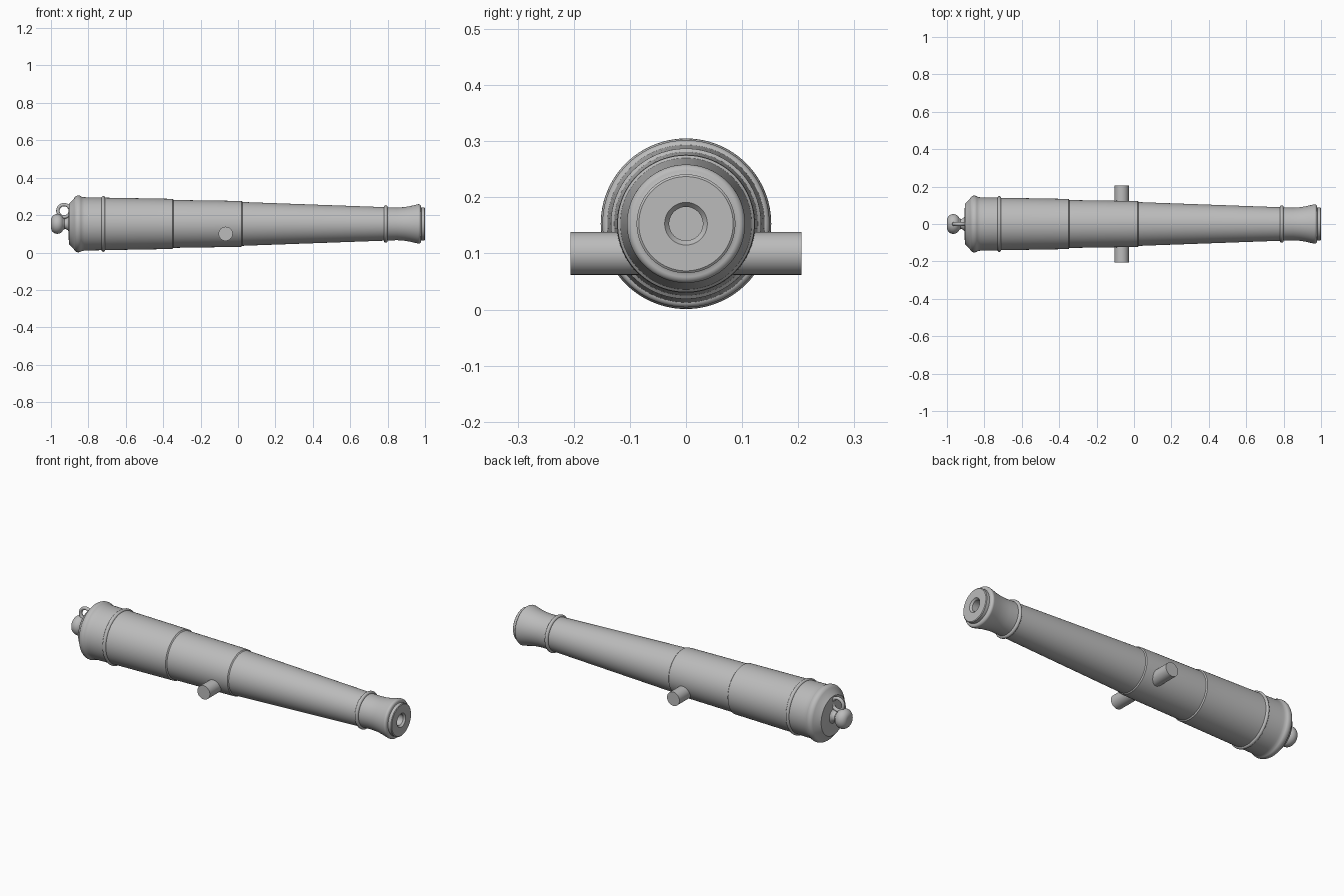
import bpy
import bmesh
import math
from mathutils import Matrix, Vector

cube = bpy.data.objects.get("Cube")
if cube:
    bpy.data.objects.remove(cube, do_unlink=True)

AXIS_Z = 0.153

metal = bpy.data.materials.new("grey_metal")
metal.use_nodes = True
GREY = (0.5, 0.5, 0.5, 1)
metal.diffuse_color = GREY
metal.node_tree.nodes["Principled BSDF"].inputs["Base Color"].default_value = GREY


def finish(name, bm, angle=35):
    """Turn a bmesh into a shaded object."""
    bmesh.ops.recalc_face_normals(bm, faces=bm.faces)
    mesh = bpy.data.meshes.new(name)
    bm.to_mesh(mesh)
    bm.free()
    mesh.materials.append(metal)
    obj = bpy.data.objects.new(name, mesh)
    bpy.context.collection.objects.link(obj)
    bpy.ops.object.select_all(action="DESELECT")
    obj.select_set(True)
    bpy.context.view_layer.objects.active = obj
    bpy.ops.object.shade_smooth_by_angle(angle=math.radians(angle))
    return obj


def lathe(name, profile, steps=96):
    """Spin (x, radius) points around the barrel axis."""
    bm = bmesh.new()
    verts = [bm.verts.new((x, 0, AXIS_Z + r)) for x, r in profile]
    edges = [bm.edges.new(pair) for pair in zip(verts, verts[1:])]
    bmesh.ops.spin(bm, geom=verts + edges, cent=(0, 0, AXIS_Z), axis=(1, 0, 0),
                   angle=math.tau, steps=steps)
    bmesh.ops.remove_doubles(bm, verts=bm.verts, dist=0.0001)
    return finish(name, bm)


def arc(x, r, radius, start, end, count=8):
    """Profile points along a circular arc, angles in degrees."""
    angles = [math.radians(start + (end - start) * i / count) for i in range(count + 1)]
    return [(x + radius * math.cos(a), r + radius * math.sin(a)) for a in angles]


# Barrel: breech, stepped reinforces, chase, flared muzzle and hollow bore
breech = [(-0.905, 0), (-0.905, 0.085), (-0.903, 0.108)]
breech += arc(-0.853, 0.126, 0.026, 160, 45)
breech += [(-0.822, 0.143), (-0.81, 0.142)]
body = [(-0.35, 0.134), (-0.345, 0.128), (0, 0.123), (0.02, 0.122), (0.025, 0.117)]
muzzle = [(0.8, 0.089), (0.85, 0.087), (0.89, 0.09), (0.92, 0.095), (0.945, 0.101)]
muzzle += arc(0.966, 0.093, 0.0125, 110, -5)
muzzle += [(0.98, 0.088), (0.997, 0.088), (1, 0.084)]
bore = [(1, 0.038), (0.99, 0.03), (-0.7, 0.03), (-0.7, 0)]
lathe("barrel", breech + body + muzzle + bore)

# Raised rings around the barrel
for name, x, r in (("breech_ring", -0.72, 0.139), ("muzzle_ring", 0.79, 0.09)):
    lathe(name, [(x - 0.01, r - 0.006)] + arc(x, r, 0.01, 180, 0) + [(x + 0.01, r - 0.006)])

# Cascabel: round knob on a flared neck
knob = arc(-0.966, 0.019, 0.034, 180, 25, 14)
lathe("cascabel_knob", [(-1, 0)] + knob
      + [(-0.928, 0.028), (-0.92, 0.028), (-0.91, 0.034), (-0.9, 0.046)], 64)

# Breeching loop above the knob
bm = bmesh.new()
center = Vector((-0.93, 0, 0.223))
section = [bm.verts.new(center + Vector((0.033 + 0.009 * math.cos(a), 0.01 * math.sin(a), 0)))
           for a in (math.tau * i / 16 for i in range(16))]
edges = [bm.edges.new((section[i - 1], section[i])) for i in range(16)]
bmesh.ops.spin(bm, geom=section + edges, cent=center, axis=(0, 1, 0),
               angle=math.tau, steps=48)
bmesh.ops.remove_doubles(bm, verts=bm.verts, dist=0.0001)
finish("breeching_loop", bm, 60)

# Trunnions on both sides, set below the axis
for name, side in (("left_trunnion", -1), ("right_trunnion", 1)):
    bm = bmesh.new()
    place = Matrix.Translation((-0.066, side * 0.133, 0.1)) @ Matrix.Rotation(math.pi / 2, 4, "X")
    bmesh.ops.create_cone(bm, cap_ends=True, segments=48, radius1=0.038, radius2=0.038,
                          depth=0.146, matrix=place)
    finish(name, bm)
